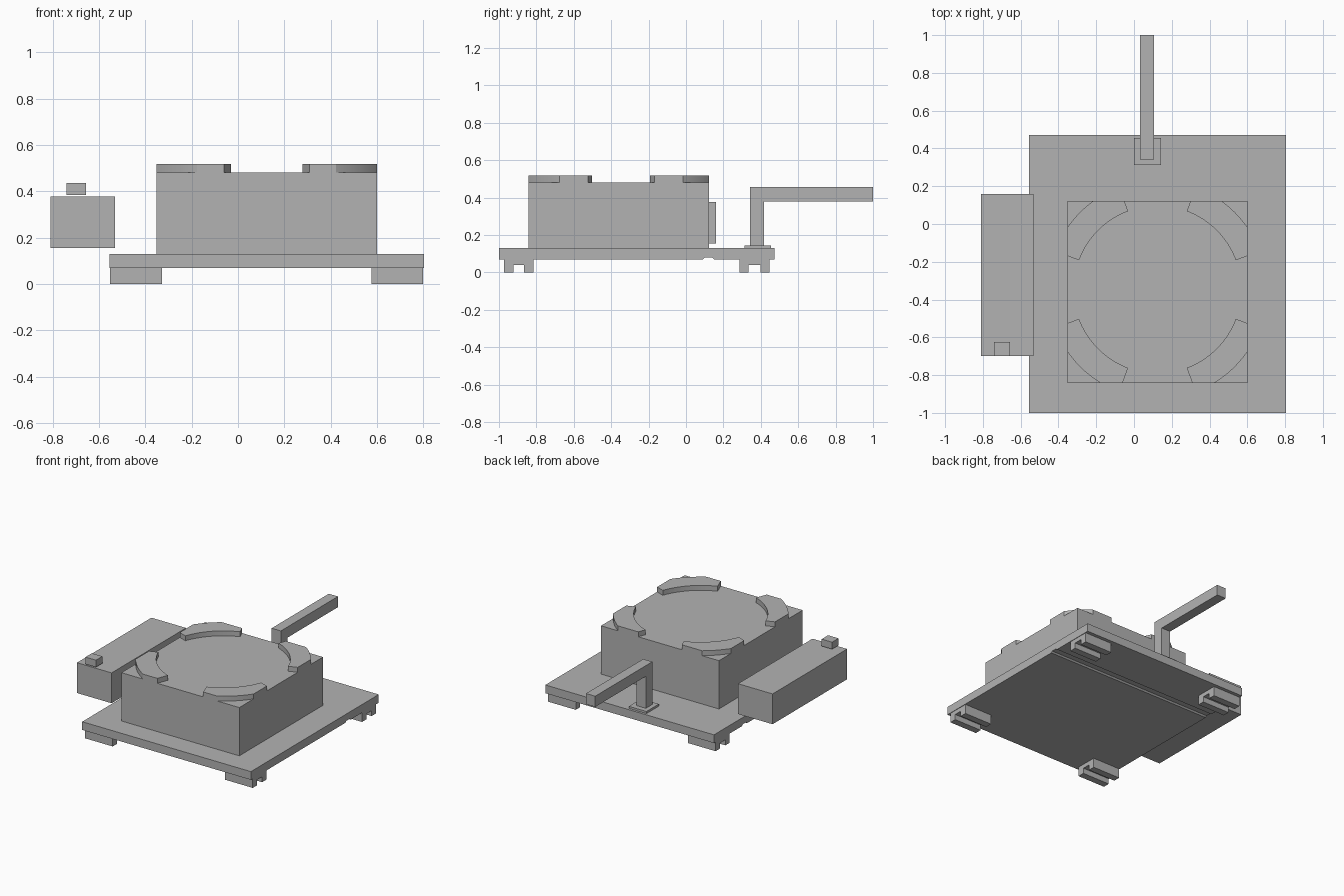
import bpy
import bmesh
import math
from mathutils import Vector

old = bpy.data.objects.get("Cube")
if old:
    bpy.data.objects.remove(old, do_unlink=True)

grey = bpy.data.materials.new("plain grey")
grey.use_nodes = True
grey.diffuse_color = (0.45, 0.45, 0.45, 1)
grey.node_tree.nodes["Principled BSDF"].inputs["Base Color"].default_value = grey.diffuse_color


def extrude(name, outline, offset):
    """Solid made by sweeping a closed outline along an offset vector."""
    bm = bmesh.new()
    face = bm.faces.new([bm.verts.new(p) for p in outline])
    swept = bmesh.ops.extrude_face_region(bm, geom=[face], use_keep_orig=True)
    moved = [g for g in swept["geom"] if isinstance(g, bmesh.types.BMVert)]
    bmesh.ops.translate(bm, verts=moved, vec=Vector(offset))
    bmesh.ops.recalc_face_normals(bm, faces=bm.faces)
    mesh = bpy.data.meshes.new(name)
    bm.to_mesh(mesh)
    bm.free()
    mesh.materials.append(grey)
    obj = bpy.data.objects.new(name, mesh)
    bpy.context.collection.objects.link(obj)
    return obj


def box(name, x, y, z):
    corners = [(x[i], y[j], z[0]) for i, j in ((0, 0), (1, 0), (1, 1), (0, 1))]
    return extrude(name, corners, (0, 0, z[1] - z[0]))


def side_profile(name, points, x):
    return extrude(name, [(x[0], y, z) for y, z in points], (x[1] - x[0], 0, 0))


# Base plate with a shallow groove across its underside
side_profile("base_plate", [(-1, 0.07), (0.09, 0.07), (0.1, 0.08), (0.14, 0.08),
                            (0.15, 0.07), (0.472, 0.07), (0.472, 0.13), (-1, 0.13)],
             (-0.556, 0.804))

# Feet, each with a channel running through it
for depth, y0, y1 in (("front", -0.973, -0.815), ("back", 0.285, 0.447)):
    a, b = y0 + 0.05, y1 - 0.05
    foot = [(y0, 0), (a, 0), (a, 0.04), (b, 0.04), (b, 0), (y1, 0), (y1, 0.07), (y0, 0.07)]
    for side, x in (("right", (-0.552, -0.329)), ("left", (0.576, 0.8))):
        side_profile(f"{depth}_{side}_foot", foot, x)

# Main housing
X, Y = (-0.351, 0.6), (-0.842, 0.122)
TOP = 0.482
box("housing", X, Y, (0.13, TOP))

# Curved retaining rims, trimmed flush with the housing sides
CX, CY, INNER, OUTER = 0.124, -0.347, 0.443, 0.579
START, END, STEPS = math.radians(20.5), math.radians(69.5), 16
for sx, sy, name in ((-1, -1, "front_right"), (1, -1, "front_left"),
                     (-1, 1, "back_right"), (1, 1, "back_left")):
    half_x = abs(X[sx > 0] - CX)
    half_y = abs(Y[sy > 0] - CY)
    angles = [START + (END - START) * i / STEPS for i in range(STEPS + 1)]
    trims = [math.acos(half_x / OUTER), math.asin(half_y / OUTER)]
    rim = [(INNER * math.cos(t), INNER * math.sin(t)) for t in angles]
    for t in sorted(angles + trims, reverse=True):
        r = min(OUTER, half_x / math.cos(t), half_y / math.sin(t))
        rim.append((r * math.cos(t), r * math.sin(t)))
    obj = extrude(name + "_rim", [(CX + sx * u, CY + sy * v, TOP) for u, v in rim],
                  (0, 0, 0.036))
    bpy.ops.object.select_all(action="DESELECT")
    obj.select_set(True)
    bpy.context.view_layer.objects.active = obj
    bpy.ops.object.shade_smooth_by_angle(angle=math.radians(15))

# Side unit with its small button
box("side_unit", (-0.81, -0.531), (-0.698, 0.16), (0.156, 0.377))
box("side_button", (-0.741, -0.657), (-0.698, -0.624), (0.385, 0.436))

# Rear arm: mounting pad and bent bar
box("arm_pad", (0, 0.142), (0.312, 0.455), (0.13, 0.145))
side_profile("arm", [(0.342, 0.145), (0.417, 0.145), (0.417, 0.378), (1, 0.378),
                     (1, 0.456), (0.342, 0.456)], (0.032, 0.106))
